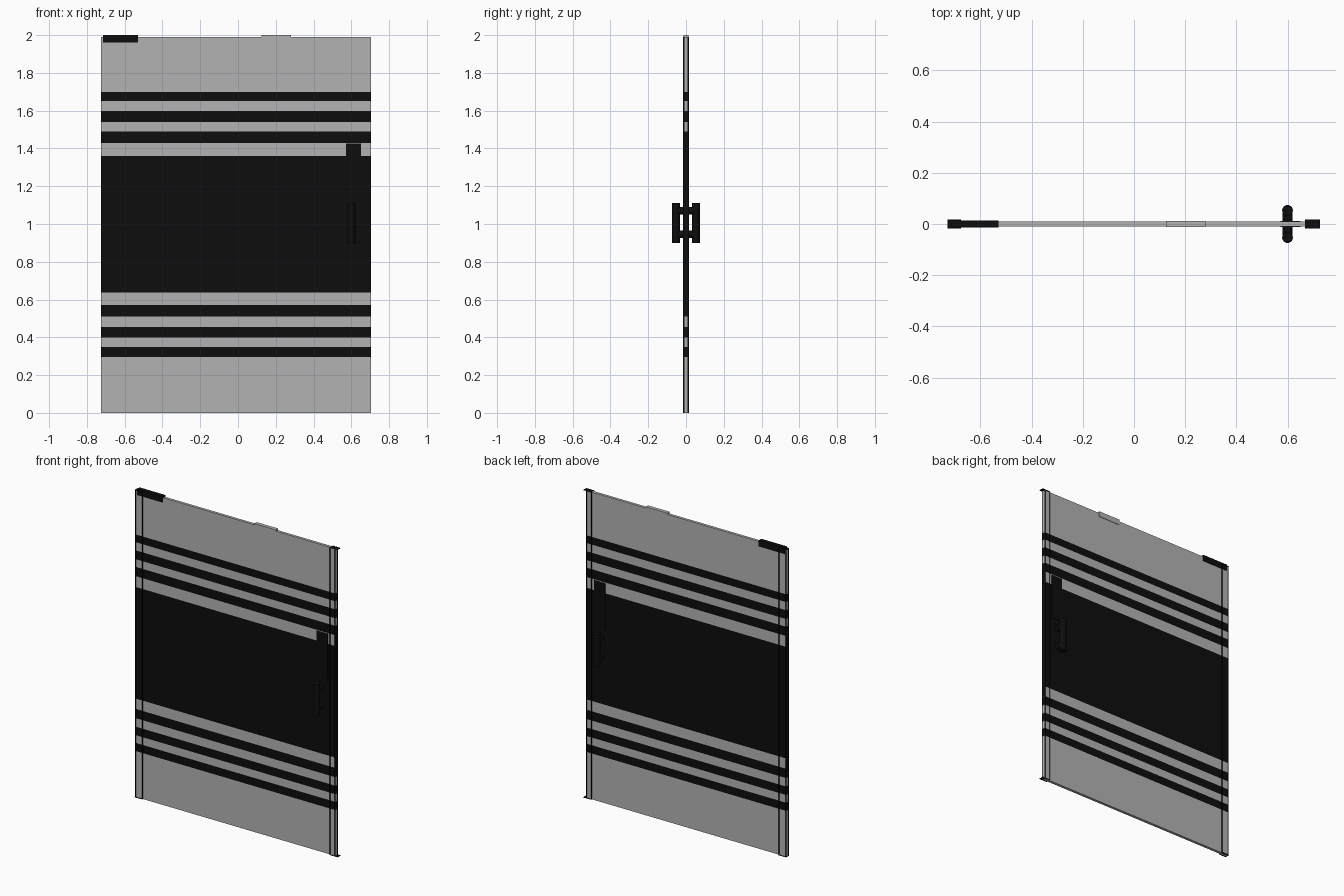
import bpy, bmesh, math

if "Cube" in bpy.data.objects:
    bpy.data.objects.remove(bpy.data.objects["Cube"])

black = bpy.data.materials.new("black_film")
black.diffuse_color = (0.004, 0.004, 0.004, 1)
black.use_nodes = True
black.node_tree.nodes["Principled BSDF"].inputs["Base Color"].default_value = black.diffuse_color
grey = bpy.data.materials.new("grey_glass")
grey.diffuse_color = (0.45, 0.45, 0.45, 1)
grey.use_nodes = True
grey.node_tree.nodes["Principled BSDF"].inputs["Base Color"].default_value = grey.diffuse_color

X0, X1, T, TOP = -0.725, 0.705, 0.009, 1.99


def finish(name, bm, mats=(), recalc=True):
    if recalc:
        bmesh.ops.recalc_face_normals(bm, faces=bm.faces)
    me = bpy.data.meshes.new(name)
    bm.to_mesh(me)
    bm.free()
    for m in mats:
        me.materials.append(m)
    ob = bpy.data.objects.new(name, me)
    bpy.context.collection.objects.link(ob)
    return ob


def box(name, x, y, z, mat=None, bevel=0):
    bm = bmesh.new()
    bmesh.ops.create_cube(bm, size=1)
    for v in bm.verts:
        for i, (a, b) in enumerate((x, y, z)):
            v.co[i] = a if v.co[i] < 0 else b
    if bevel:
        bmesh.ops.bevel(bm, geom=bm.edges[:], offset=bevel, segments=1, affect='EDGES')
    return finish(name, bm, [mat] if mat else [])


def quads(name, quad_list, mat):
    bm = bmesh.new()
    for q in quad_list:
        bm.faces.new([bm.verts.new(p) for p in q])
    return finish(name, bm, [mat], recalc=False)


def x_quad(x, y0, y1, z0, z1):
    return [(x, y0, z0), (x, y1, z0), (x, y1, z1), (x, y0, z1)]


# glass door leaf: stacked bands alternating clear and black film
levels = [0, 0.297, 0.35, 0.40, 0.455, 0.51, 0.57, 0.637,
          1.36, 1.43, 1.49, 1.54, 1.597, 1.65, 1.70, TOP]
bm = bmesh.new()
rings = [[bm.verts.new((x, y, z)) for x, y in ((X0, -T), (X1, -T), (X1, T), (X0, T))]
         for z in levels]
for i in range(len(levels) - 1):
    for k in range(4):
        n = (k + 1) % 4
        f = bm.faces.new((rings[i][k], rings[i][n], rings[i + 1][n], rings[i + 1][k]))
        f.material_index = i % 2
bm.faces.new(rings[0][::-1])
bm.faces.new(rings[-1])
finish("glass_door", bm, [grey, black])

# thin edge fins and end caps of the side channels
W = 0.017
fins, caps = [], []
for inner, outer, tip in ((-0.676, X0, -0.729), (0.668, X1, 0.727)):
    for x in (inner, outer):
        for s in (-1, 1):
            fins.append(x_quad(x, s * T, s * W, 0.0, TOP))
    for z in (0.0, TOP + 0.001):
        caps.append([(inner, -W, z), (tip, -W, z), (tip, W, z), (inner, W, z)])
quads("channel_fins", fins, black)
quads("channel_end_caps", caps, black)

# black film on the door ends beside the centre band
ends = [x_quad(x, -T, T, a, b) for x in (X0 - 0.001, X1 + 0.001)
        for a, b in ((0.57, 0.637), (1.36, 1.43))]
quads("end_film", ends, black)

# top pivot block and lock keeper
box("pivot_block", (-0.715, -0.53), (-0.013, 0.013), (1.96, 2.0), black)
box("lock_keeper", (0.125, 0.28), (-0.012, 0.012), (1.965, 2.0), grey)

# sign plates on both faces
for side, s in (("front", -1), ("back", 1)):
    y = sorted((s * T, s * 0.0115))
    box(side + "_sign_plate", (0.572, 0.65), y, (1.13, 1.425), black)


def rod(name, centre, radius, depth, along_y=False):
    bpy.ops.mesh.primitive_cylinder_add(
        vertices=24, radius=radius, depth=depth, location=centre,
        rotation=(math.pi / 2 if along_y else 0, 0, 0))
    ob = bpy.context.object
    ob.name = name
    ob.data.materials.append(black)
    bpy.ops.object.shade_smooth_by_angle()


# pull handles with standoffs passing through the glass
for side, s in (("front", -1), ("back", 1)):
    rod(side + "_handle_bar", (0.6, s * 0.053, 1.005), 0.021, 0.21)
for place, z in (("upper", 1.07), ("lower", 0.945)):
    rod(place + "_standoff", (0.6, 0, z), 0.02, 0.106, True)
